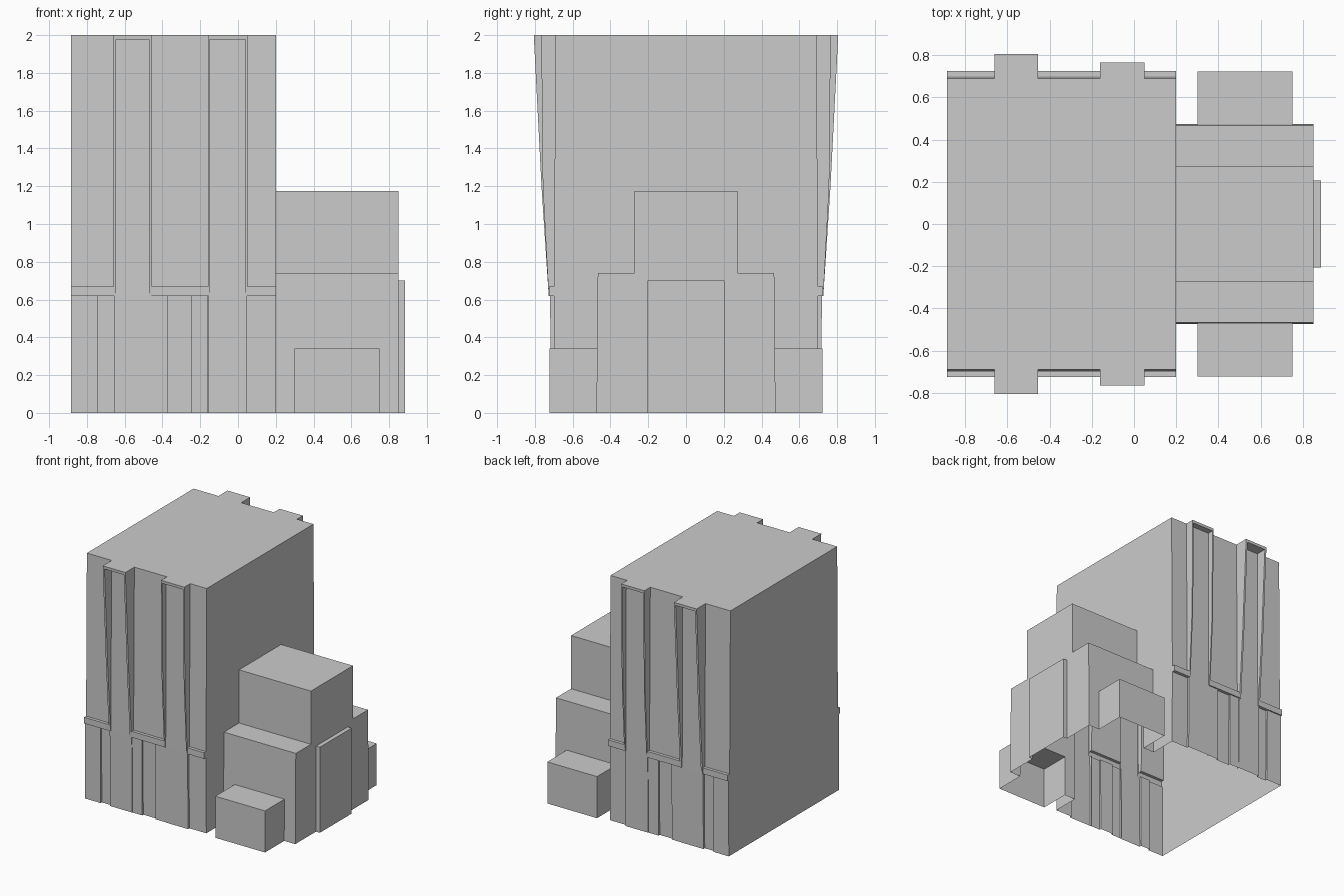
import bpy, bmesh

if "Cube" in bpy.data.objects:
    bpy.data.objects.remove(bpy.data.objects["Cube"])

DEPTH = -0.1  # everything runs below ground, then is trimmed open at z = 0


def prism(name, x0, x1, half):
    """Front/back symmetric (y, z) half profile extruded from x0 to x1."""
    ring = half + [(-y, z) for y, z in reversed(half)]
    bm = bmesh.new()
    a = [bm.verts.new((x0, y, z)) for y, z in ring]
    b = [bm.verts.new((x1, y, z)) for y, z in ring]
    bm.faces.new(a)
    bm.faces.new(b)
    n = len(ring)
    for i in range(n):
        j = (i + 1) % n
        bm.faces.new((a[i], a[j], b[j], b[i]))
    bmesh.ops.recalc_face_normals(bm, faces=bm.faces)
    me = bpy.data.meshes.new(name)
    bm.to_mesh(me)
    bm.free()
    ob = bpy.data.objects.new(name, me)
    bpy.context.collection.objects.link(ob)
    return ob


# Main tower core
shell = prism("building_shell", -0.885, 0.2, [(0.695, DEPTH), (0.70, 0.65), (0.69, 2)])
parts = []


def add(name, x0, x1, half):
    parts.append(prism(name, x0, x1, half))


# Raised strips of the lower wall
for x0, x1 in ((-0.885, -0.745), (-0.457, -0.37), (-0.25, -0.158)):
    add("lower_wall_strip", x0, x1, [(0.71, DEPTH), (0.715, 0.64)])

# Horizontal ledges between the pilasters
for x0, x1 in ((-0.885, -0.648), (-0.467, -0.152), (0.044, 0.2)):
    add("ledge", x0, x1, [(0.725, 0.62), (0.725, 0.67)])

# Pilasters: recessed panel, two flaring ribs and a top lintel
for x0, x1, w, mid, top in ((-0.66, -0.455, 0.015, 0.765, 0.806),
                            (-0.16, 0.05, 0.01, 0.758, 0.766)):
    add("pilaster_panel", x0 + 0.003, x1 - 0.003,
        [(0.712, DEPTH), (0.72, 0.62), (0.715, 1.99)])
    rib = [(0.727, 0.62), (mid, 1.2), (top, 2)]
    add("pilaster_rib", x0, x0 + w, rib)
    add("pilaster_rib", x1 - w, x1, rib)
    add("pilaster_lintel", x0, x1, [(top - 0.001, 1.977), (top, 2)])

# Stepped wing with side boxes and end slab
add("stepped_wing", 0.1, 0.85,
    [(0.475, DEPTH), (0.467, 0.74), (0.272, 0.74), (0.272, 1.175)])
add("side_boxes", 0.3, 0.75, [(0.722, DEPTH), (0.722, 0.34)])
add("end_slab", 0.8, 0.885, [(0.205, DEPTH), (0.205, 0.70)])

# Merge into one continuous shell
for p in parts:
    m = shell.modifiers.new(p.name, 'BOOLEAN')
    m.operation = 'UNION'
    m.solver = 'EXACT'
    m.object = p
deps = bpy.context.evaluated_depsgraph_get()
merged = bpy.data.meshes.new_from_object(shell.evaluated_get(deps))
shell.modifiers.clear()
shell.data = merged
for p in parts:
    bpy.data.objects.remove(p)

# Trim flat and open at the ground
bm = bmesh.new()
bm.from_mesh(merged)
bmesh.ops.bisect_plane(bm, geom=bm.verts[:] + bm.edges[:] + bm.faces[:],
                       plane_co=(0, 0, 0), plane_no=(0, 0, 1), clear_inner=True)
bm.to_mesh(merged)
bm.free()
